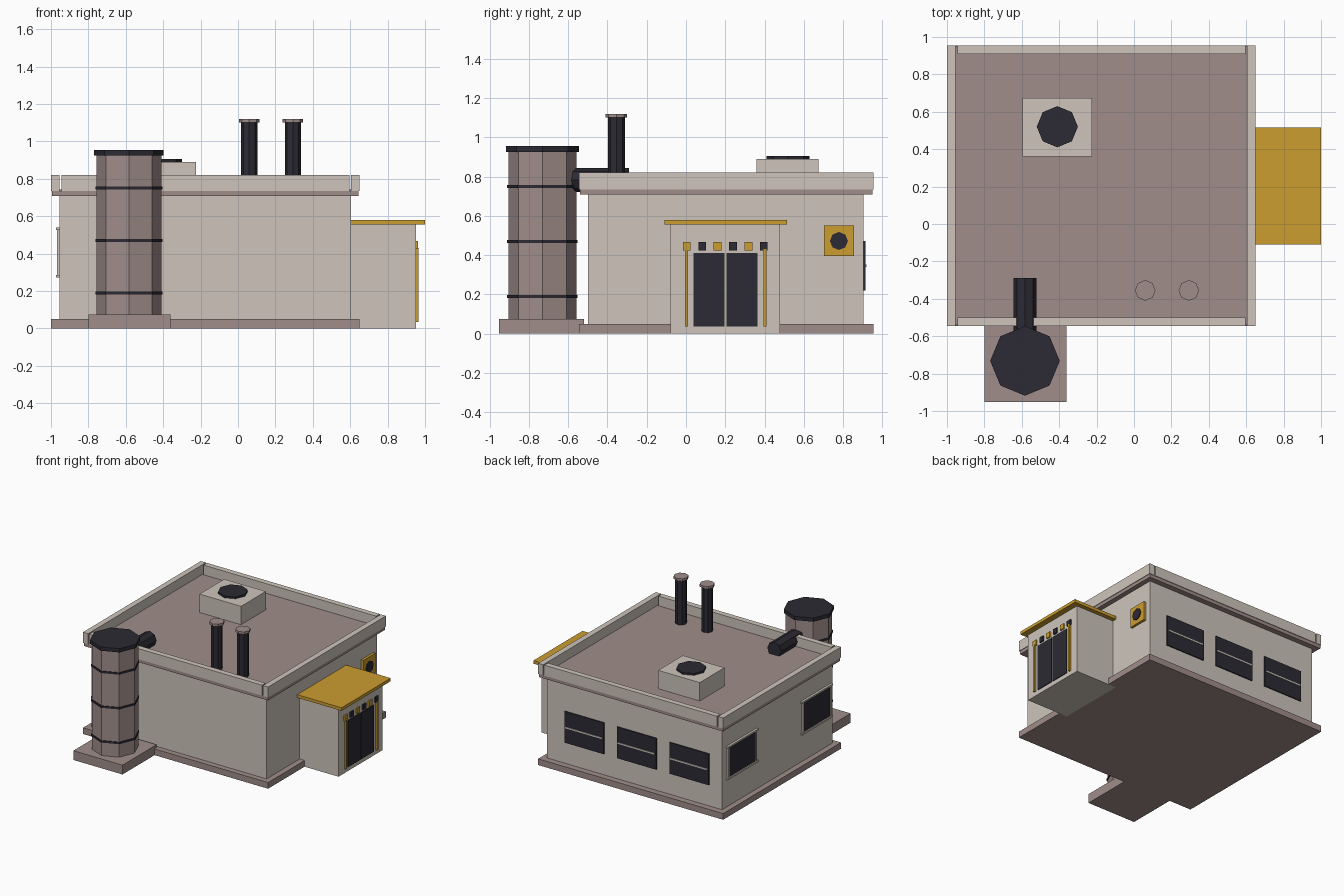
import bpy, math

if "Cube" in bpy.data.objects:
    bpy.data.objects.remove(bpy.data.objects["Cube"])


def mat(name, r, g, b):
    m = bpy.data.materials.new(name)
    m.diffuse_color = (r, g, b, 1)
    m.use_nodes = True
    m.node_tree.nodes["Principled BSDF"].inputs["Base Color"].default_value = m.diffuse_color
    return m


CREAM = mat("cream", 0.62, 0.56, 0.50)
MAUVE = mat("mauve", 0.35, 0.27, 0.255)
DARK = mat("dark", 0.025, 0.023, 0.033)
GOLD = mat("gold", 0.60, 0.34, 0.03)


def box(name, x, y, z, m):
    """Box from (min, max) ranges on each axis."""
    lo, hi = zip(x, y, z)
    bpy.ops.mesh.primitive_cube_add(size=1, location=[(a + b) / 2 for a, b in zip(lo, hi)])
    o = bpy.context.object
    o.scale = [b - a for a, b in zip(lo, hi)]
    bpy.ops.object.transform_apply(location=False, rotation=False, scale=True)
    o.name = name
    o.data.materials.append(m)
    return o


def prism(name, start, length, r, m, axis="Z"):
    """Eight-sided prism running from start along an axis."""
    rot = {"Z": (0, 0, 0), "X": (0, math.pi / 2, 0), "Y": (-math.pi / 2, 0, 0)}[axis]
    loc = list(start)
    loc["XYZ".index(axis)] += length / 2
    bpy.ops.mesh.primitive_cylinder_add(vertices=8, radius=r, depth=length, location=loc, rotation=rot)
    o = bpy.context.object
    o.name = name
    o.data.materials.append(m)
    return o


# main block
box("walls", (-0.955, 0.605), (-0.50, 0.905), (0.02, 0.72), CREAM)
box("plinth", (-1.0, 0.65), (-0.545, 0.955), (0, 0.05), MAUVE)
box("roof_band", (-0.995, 0.645), (-0.54, 0.95), (0.708, 0.735), MAUVE)
box("roof_deck", (-0.96, 0.61), (-0.505, 0.91), (0.73, 0.742), MAUVE)

# parapet with narrow corner joints
for side, x in (("left", (-1.0, -0.955)), ("right", (0.605, 0.65))):
    box("parapet_" + side, x, (-0.545, 0.955), (0.735, 0.82), CREAM)
for side, y in (("front", (-0.545, -0.50)), ("back", (0.91, 0.955))):
    box("parapet_" + side, (-0.945, 0.595), y, (0.735, 0.82), CREAM)

# rooftop vent unit
box("vent_unit", (-0.595, -0.225), (0.36, 0.675), (0.735, 0.89), CREAM)
prism("vent_fan", (-0.41, 0.52, 0.885), 0.02, 0.11, DARK)

# twin chimney stacks
for i, x in enumerate((0.06, 0.293)):
    prism(f"stack_{i}", (x, -0.355, 0.735), 0.37, 0.043, DARK)
    prism(f"stack_cap_{i}", (x, -0.355, 1.10), 0.02, 0.055, MAUVE)

# silo with pad, hoops, cap and feed pipe
SX, SY = -0.583, -0.732
box("silo_pad", (-0.80, -0.362), (-0.953, -0.52), (0, 0.075), MAUVE)
prism("silo", (SX, SY, 0.07), 0.86, 0.173, MAUVE)
for i, z in enumerate((0.19, 0.47, 0.75)):
    prism(f"silo_hoop_{i}", (SX, SY, z - 0.008), 0.016, 0.179, DARK)
prism("silo_cap", (SX, SY, 0.925), 0.03, 0.186, DARK)
prism("feed_pipe", (SX, -0.62, 0.783), 0.33, 0.061, DARK, "Y")

# entrance porch
box("porch", (0.58, 0.952), (-0.08, 0.48), (0, 0.56), CREAM)
box("porch_roof", (0.60, 1.0), (-0.11, 0.515), (0.555, 0.58), GOLD)
for i, y in enumerate(((0.037, 0.196), (0.207, 0.365))):
    box(f"door_{i}", (0.945, 0.958), y, (0.035, 0.41), DARK)
for i, y in enumerate((0.002, 0.402)):
    box(f"door_strip_{i}", (0.945, 0.965), (y - 0.008, y + 0.008), (0.035, 0.43), GOLD)
for i in range(6):
    y = 0.004 + i * 0.0785
    box(f"porch_tile_{i}", (0.945, 0.963), (y - 0.02, y + 0.02), (0.424, 0.467),
        DARK if i % 2 else GOLD)

# wall fan beside the porch
box("fan_plate", (0.60, 0.625), (0.702, 0.857), (0.395, 0.55), GOLD)
prism("fan_disc", (0.62, 0.779, 0.472), 0.012, 0.046, DARK, "X")

# back windows with a middle bar
for i, x in enumerate((0.27, -0.198, -0.667)):
    box(f"back_window_{i}", (x - 0.175, x + 0.175), (0.90, 0.914), (0.22, 0.472), DARK)
    box(f"back_window_bar_{i}", (x - 0.165, x + 0.165), (0.90, 0.919), (0.34, 0.352), CREAM)

# left windows with frame, lintel and sill
for i, y in enumerate((0.66, -0.287)):
    box(f"left_window_{i}", (-0.964, -0.95), (y - 0.17, y + 0.17), (0.285, 0.53), DARK)
    for part, z in (("sill", (0.273, 0.287)), ("lintel", (0.527, 0.54))):
        box(f"left_{part}_{i}", (-0.973, -0.95), (y - 0.195, y + 0.195), z, CREAM)
    for s in (-1, 1):
        a, b = sorted((y + s * 0.168, y + s * 0.18))
        box(f"left_jamb_{i}_{s}", (-0.968, -0.95), (a, b), (0.28, 0.535), CREAM)
